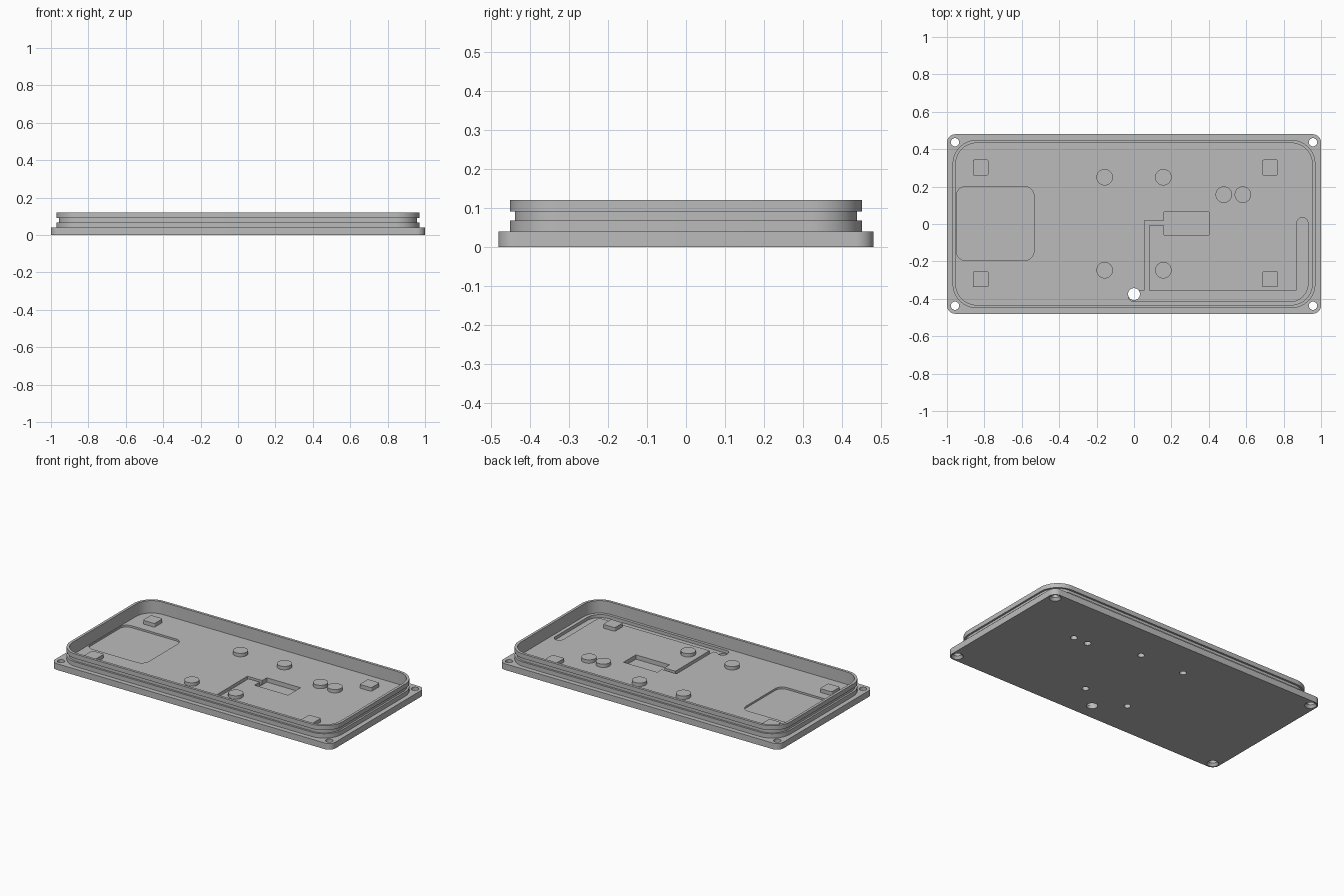
import bpy, bmesh
from math import sin, cos, pi, radians

if "Cube" in bpy.data.objects:
    bpy.data.objects.remove(bpy.data.objects["Cube"])

grey = bpy.data.materials.new("plain_grey")
grey.use_nodes = True
grey.diffuse_color = (0.5, 0.5, 0.5, 1)
grey.node_tree.nodes["Principled BSDF"].inputs["Base Color"].default_value = (0.5, 0.5, 0.5, 1)


def arc(x, y, r, start, end, n=10):
    """Points on an arc, angles in degrees."""
    angles = [radians(start + (end - start) * i / n) for i in range(n + 1)]
    return [(x + r * cos(a), y + r * sin(a)) for a in angles]


def circle(x, y, r, n=32):
    return arc(x, y, r, 0, 360, n)[:-1]


def rounded(x0, x1, y0, y1, r, n=10):
    pts = []
    for i, (x, y) in enumerate([(x1 - r, y1 - r), (x0 + r, y1 - r),
                                (x0 + r, y0 + r), (x1 - r, y0 + r)]):
        pts += arc(x, y, r, 90 * i, 90 * i + 90, n)
    return pts


def box(x0, x1, y0, y1):
    return [(x0, y0), (x1, y0), (x1, y1), (x0, y1)]


def loft(name, sections, closed=False):
    """Skin (outline, z) sections; cap the ends, or close into a ring."""
    bm = bmesh.new()
    rings = [[bm.verts.new((x, y, z)) for x, y in pts] for pts, z in sections]
    pairs = list(zip(rings, rings[1:]))
    if closed:
        pairs.append((rings[-1], rings[0]))
    else:
        bm.faces.new(rings[0])
        bm.faces.new(rings[-1])
    for a, b in pairs:
        for i in range(len(a)):
            j = (i + 1) % len(a)
            bm.faces.new((a[i], a[j], b[j], b[i]))
    bmesh.ops.recalc_face_normals(bm, faces=bm.faces)
    mesh = bpy.data.meshes.new(name)
    bm.to_mesh(mesh)
    bm.free()
    mesh.materials.append(grey)
    obj = bpy.data.objects.new(name, mesh)
    bpy.context.collection.objects.link(obj)
    return obj


def prism(name, outline, z0, z1):
    return loft(name, [(outline, z0), (outline, z1)])


def activate(obj):
    bpy.ops.object.select_all(action='DESELECT')
    obj.select_set(True)
    bpy.context.view_layer.objects.active = obj


def cut(target, cutter):
    mod = target.modifiers.new("cut", 'BOOLEAN')
    mod.operation, mod.solver, mod.object = 'DIFFERENCE', 'EXACT', cutter
    activate(target)
    bpy.ops.object.modifier_apply(modifier=mod.name)
    bpy.data.objects.remove(cutter)


FLOOR = 0.04
SINK = FLOOR - 0.004
ABOVE = 0.06
boss_spots = [(x, y) for x in (-0.157, 0.157) for y in (-0.247, 0.25)]
boss_spots += [(0.48, 0.157), (0.582, 0.157)]

# Base plate
base = prism("base_plate", rounded(-1, 1, -0.48, 0.48, 0.045), 0, FLOOR)

# Corner screw holes, countersunk from below
for x in (-0.957, 0.957):
    for y in (-0.437, 0.437):
        cut(base, loft("screw_cutter", [(circle(x, y, 0.036), -0.002), (circle(x, y, 0.022), 0.016),
                                        (circle(x, y, 0.022), ABOVE)]))

# Blind holes under the bosses
for x, y in boss_spots:
    cut(base, prism("blind_cutter", circle(x, y, 0.02, 24), -0.01, 0.03))

# Shallow pocket in the floor
cut(base, prism("pocket_cutter", rounded(-0.95, -0.535, -0.195, 0.2, 0.05), 0.028, ABOVE))

# Wide channel along the front wall and up the side
channel = (arc(0, -0.385, 0.03, 90, 270) + arc(0.835, -0.32, 0.095, -90, 0)
           + arc(0.9, 0.005, 0.03, 0, 180) + [(0.87, -0.355)])
cut(base, prism("channel_cutter", channel, 0.02, ABOVE))

# Component pocket and the narrow channel leading to it
cut(base, prism("slot_cutter", box(0.16, 0.4, -0.06, 0.065), 0.012, ABOVE))
lead = [(0.055, -0.37), (0.08, -0.37), (0.08, -0.007), (0.17, -0.007), (0.17, 0.018), (0.055, 0.018)]
cut(base, prism("lead_cutter", lead, 0.02, ABOVE))

# Cable hole through the plate
cut(base, prism("cable_cutter", circle(0, -0.375, 0.032), -0.01, ABOVE))


# Raised rim with a seal groove around the outside
def rim_outline(inset):
    return rounded(-0.97 + inset, 0.97 - inset, -0.45 + inset, 0.45 - inset, 0.13 - inset, 16)


profile = [(0, SINK), (0, 0.068), (0.012, 0.068), (0.012, 0.091),
           (0, 0.091), (0, 0.12), (0.017, 0.12), (0.017, SINK)]
parts = [base, loft("rim", [(rim_outline(i), z) for i, z in profile], closed=True)]

# Round bosses
for i, (x, y) in enumerate(boss_spots):
    parts.append(prism(f"round_boss_{i + 1}", circle(x, y, 0.044), SINK, 0.062))

# Square support posts
for x in (-0.82, 0.728):
    for y in (-0.296, 0.302):
        side = ("left" if x > 0 else "right") + ("_back" if y > 0 else "_front")
        parts.append(prism(f"square_post_{side}",
                           rounded(x - 0.042, x + 0.042, y - 0.042, y + 0.042, 0.008, 4), SINK, 0.064))

for part in parts:
    activate(part)
    bpy.ops.object.shade_smooth_by_angle(angle=radians(30))
